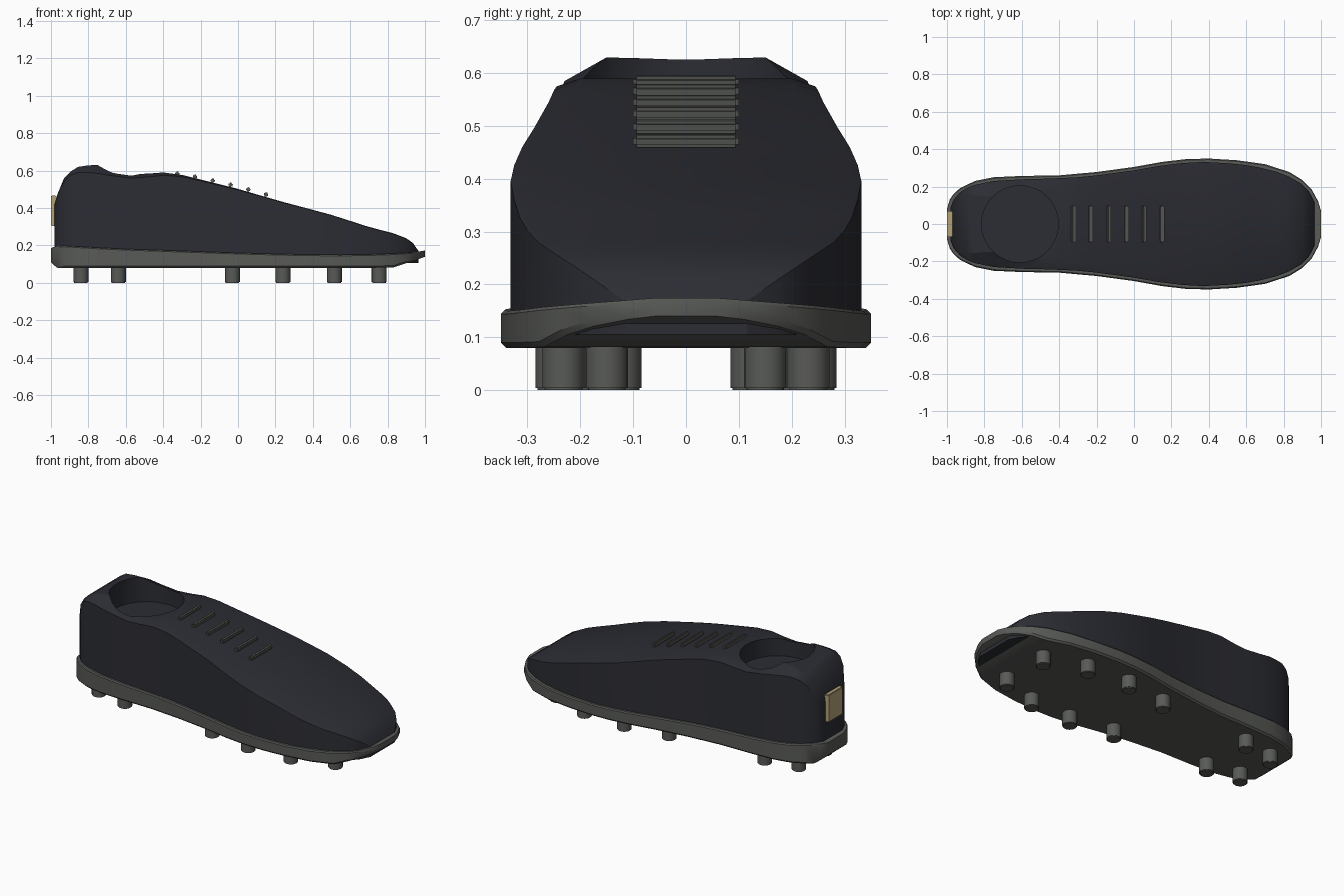
import bpy, bmesh, math

if "Cube" in bpy.data.objects:
    bpy.data.objects.remove(bpy.data.objects["Cube"])


def material(name, rgb):
    m = bpy.data.materials.new(name)
    m.diffuse_color = (*rgb, 1)
    m.use_nodes = True
    m.node_tree.nodes["Principled BSDF"].inputs["Base Color"].default_value = m.diffuse_color
    return m


DARK = material("dark_navy", (0.025, 0.026, 0.034))
GREY = material("grey_rubber", (0.098, 0.103, 0.094))
TAN = material("tan", (0.46, 0.37, 0.19))


def finish(name, bm, mat):
    bmesh.ops.recalc_face_normals(bm, faces=bm.faces)
    mesh = bpy.data.meshes.new(name)
    bm.to_mesh(mesh)
    bm.free()
    obj = bpy.data.objects.new(name, mesh)
    bpy.context.collection.objects.link(obj)
    mesh.materials.append(mat)
    return obj


def select(obj):
    bpy.ops.object.select_all(action='DESELECT')
    obj.select_set(True)
    bpy.context.view_layer.objects.active = obj


def smooth(obj, angle=25):
    select(obj)
    bpy.ops.object.shade_smooth_by_angle(angle=math.radians(angle))


def loft(name, sections, mat):
    """Skin mirrored cross-sections: each is (x, [(half_width, z), ...])."""
    bm = bmesh.new()
    rings = []
    for x, half in sections:
        pts = half + [(-y, z) for y, z in reversed(half)]
        rings.append([bm.verts.new((x, y, z)) for y, z in pts])
    for a, b in zip(rings, rings[1:]):
        n = len(a)
        for i in range(n):
            j = (i + 1) % n
            bm.faces.new((a[i], a[j], b[j], b[i]))
    bm.faces.new(rings[0])
    bm.faces.new(rings[-1])
    return finish(name, bm, mat)


def cylinder(name, x, y, z0, z1, r, mat, sides, bevel=0.0):
    bm = bmesh.new()
    bmesh.ops.create_cone(bm, cap_ends=True, segments=sides,
                          radius1=r, radius2=r, depth=z1 - z0)
    bmesh.ops.translate(bm, verts=bm.verts, vec=(x, y, (z0 + z1) / 2))
    if bevel:
        rim = [e for e in bm.edges if all(v.co.z < z0 + 1e-4 for v in e.verts)]
        bmesh.ops.bevel(bm, geom=rim, offset=bevel, segments=2, affect='EDGES')
    return finish(name, bm, mat)


def box(name, centre, size, bevel, mat, tilt=0.0):
    bm = bmesh.new()
    bmesh.ops.create_cube(bm, size=1)
    bmesh.ops.scale(bm, verts=bm.verts, vec=size)
    bmesh.ops.bevel(bm, geom=bm.edges[:], offset=bevel, segments=2, affect='EDGES')
    obj = finish(name, bm, mat)
    obj.location = centre
    obj.rotation_euler.y = tilt
    return obj


# Sole: x, half width, bottom, top
sole = [(-1.0, .08, .11, .185), (-.985, .13, .095, .192), (-.965, .16, .08, .197),
        (-.93, .192, .08, .199), (-.85, .23, .08, .194), (-.75, .25, .08, .188),
        (-.6, .257, .08, .181), (-.4, .26, .08, .174), (-.2, .278, .08, .167),
        (0, .305, .08, .16), (.15, .332, .08, .156), (.28, .347, .08, .153),
        (.4, .35, .08, .151), (.55, .341, .08, .15), (.7, .32, .08, .152),
        (.83, .278, .082, .157), (.9, .235, .105, .161), (.95, .185, .121, .165),
        (.985, .12, .134, .17), (1.0, .07, .14, .174)]
smooth(loft("sole", [(x, [(w - .01, b), (w, b + .01), (w, t - .006), (w - .006, t)])
                     for x, w, b, t in sole], GREY))

# Upper: x, half width, wall top, crown height, crown half width
upper = [(-.98, .09, .40, .42, .08), (-.965, .13, .455, .475, .11),
         (-.93, .17, .54, .56, .14), (-.895, .192, .575, .595, .155),
         (-.855, .208, .59, .62, .155), (-.8, .22, .59, .628, .15),
         (-.75, .23, .585, .63, .15), (-.67, .235, .572, .603, .16),
         (-.57, .24, .56, .58, .18), (-.48, .242, .566, .584, .19),
         (-.4, .245, .575, .59, .2), (-.3, .25, .567, .577, .21),
         (-.2, .26, .545, .552, .235), (0, .287, .497, .502, .27),
         (.13, .31, .46, .464, .295), (.25, .325, .426, .43, .315),
         (.37, .332, .395, .398, .325), (.5, .325, .36, .363, .318),
         (.6, .315, .328, .331, .308), (.68, .3, .302, .305, .293),
         (.76, .28, .28, .283, .273), (.83, .253, .262, .265, .246),
         (.9, .212, .235, .238, .205), (.935, .175, .21, .213, .168),
         (.965, .115, .168, .17, .11)]
shell = loft("upper", [(x, [(w, .105), (w, e), (f, t)]) for x, w, e, t, f in upper], DARK)

# Ankle opening sunk into the upper
cutter = cylinder("opening_cutter", -.61, 0, .48, .9, .205, DARK, 48)
cutter.hide_render = True
mod = shell.modifiers.new("opening", 'BOOLEAN')
mod.operation = 'DIFFERENCE'
mod.solver = 'EXACT'
mod.object = cutter
select(shell)
bpy.ops.object.modifier_apply(modifier=mod.name)
bpy.data.objects.remove(cutter)
smooth(shell)

# Lace bars across the instep
for i, z in enumerate((.583, .567, .546, .524, .499, .472)):
    smooth(box(f"lace_{i + 1}", (-.325 + .095 * i, 0, z), (.022, .2, .024), .006, GREY,
               math.radians(13)), 40)

# Heel tab
box("heel_tab", (-.985, 0, .385), (.028, .14, .165), .004, TAN)

# Studs in mirrored pairs
for i, (x, y) in enumerate([(.755, .15), (.515, .232), (.24, .245),
                            (-.03, .203), (-.64, .163), (-.84, .124)]):
    for side, s in (("left", 1), ("right", -1)):
        smooth(cylinder(f"stud_{side}_{i + 1}", x, s * y, 0, .1, .04, GREY, 20, .004), 40)
